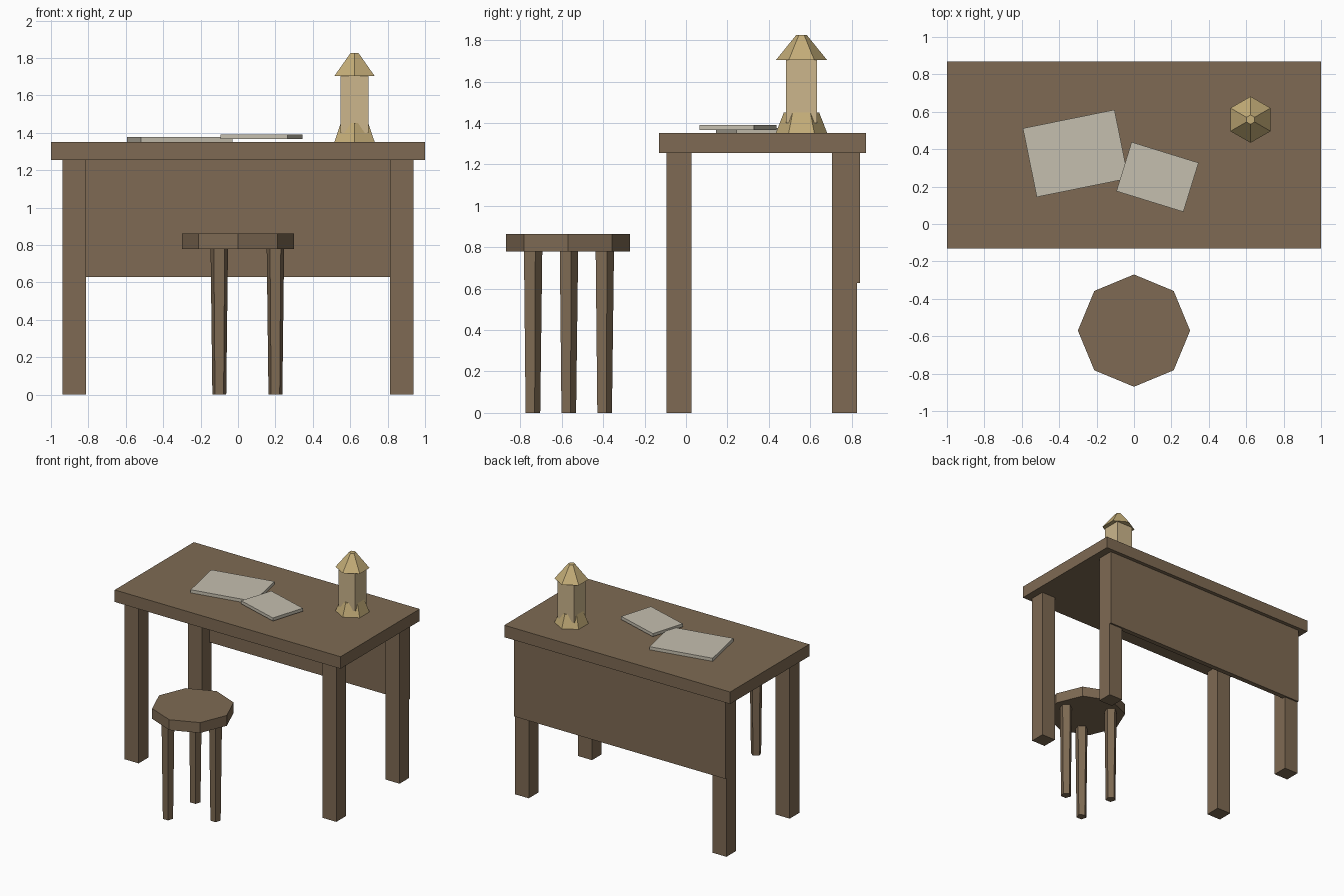
import bpy, bmesh, math
from mathutils import Matrix

if "Cube" in bpy.data.objects:
    bpy.data.objects.remove(bpy.data.objects["Cube"])


def material(name, srgb):
    m = bpy.data.materials.new(name)
    lin = [((c / 255 + 0.055) / 1.055) ** 2.4 for c in srgb]
    m.diffuse_color = (*lin, 1)
    m.use_nodes = True
    m.node_tree.nodes["Principled BSDF"].inputs["Base Color"].default_value = m.diffuse_color
    return m


WOOD = material("brown wood", (126, 106, 83))
PAPER = material("pale paper", (197, 191, 175))
METAL = material("dull brass", (196, 173, 120))
GLASS = material("warm lamp glass", (204, 182, 140))


def finish(name, bm, mat):
    me = bpy.data.meshes.new(name)
    bm.to_mesh(me)
    bm.free()
    me.materials.append(mat)
    ob = bpy.data.objects.new(name, me)
    bpy.context.collection.objects.link(ob)
    return ob


def box(name, x, y, z, mat, turn=0):
    """Box from (min, max) ranges, turned about its own vertical axis."""
    bm = bmesh.new()
    bmesh.ops.create_cube(bm, size=1)
    size = [b - a for a, b in (x, y, z)]
    bmesh.ops.scale(bm, vec=size, verts=bm.verts)
    ob = finish(name, bm, mat)
    ob.location = [(a + b) / 2 for a, b in (x, y, z)]
    ob.rotation_euler.z = turn
    return ob


def prism(name, sides, x, y, z, r_low, r_high, mat):
    """Tapered prism with one corner pointing to +y."""
    bm = bmesh.new()
    rings = []
    for h, r in zip(z, (r_low, r_high)):
        angles = [math.pi / 2 + 2 * math.pi * i / sides for i in range(sides)]
        rings.append([bm.verts.new((r * math.cos(a), r * math.sin(a), h)) for a in angles])
    low, high = rings
    bm.faces.new(low[::-1])
    bm.faces.new(high)
    for i in range(sides):
        j = (i + 1) % sides
        bm.faces.new((low[i], low[j], high[j], high[i]))
    bm.transform(Matrix.Translation((x, y, 0)))
    return finish(name, bm, mat)


# Desk: top, four square legs, back panel
box("desk_top", (-1, 1), (-0.131, 0.87), (1.256, 1.352), WOOD)
for side, x in (("left", -0.875), ("right", 0.875)):
    for end, y in (("front", -0.034), ("back", 0.766)):
        box(f"desk_{end}_{side}_leg", (x - 0.062, x + 0.062), (y - 0.061, y + 0.061), (0, 1.257), WOOD)
box("desk_back_panel", (-0.936, 0.936), (0.80, 0.84), (0.628, 1.257), WOOD)

# Stool: octagonal seat on three tapered five-sided legs
SX, SY = 0, -0.57
prism("stool_seat", 8, SX, SY, (0.78, 0.863), 0.3, 0.3, WOOD)
for i in range(3):
    a = 2 * math.pi * i / 3
    prism(f"stool_leg_{i + 1}", 5, SX + 0.2 * math.cos(a), SY + 0.2 * math.sin(a),
          (0, 0.781), 0.039, 0.049, WOOD)

# Two sheets of paper, the small one overlapping the large one
box("large_paper", (-0.562, -0.062), (0.19, 0.565), (1.352, 1.377), PAPER, 0.2)
box("small_paper", (-0.062, 0.313), (0.114, 0.389), (1.366, 1.391), PAPER, -0.3)

# Lantern: hexagonal foot, square glass body, hexagonal roof
LX, LY = 0.623, 0.558
prism("lantern_foot", 6, LX, LY, (1.352, 1.452), 0.124, 0.085, METAL)
box("lantern_body", (LX - 0.074, LX + 0.074), (LY - 0.074, LY + 0.074), (1.40, 1.71), GLASS)
prism("lantern_roof", 6, LX, LY, (1.704, 1.826), 0.124, 0.025, METAL)
